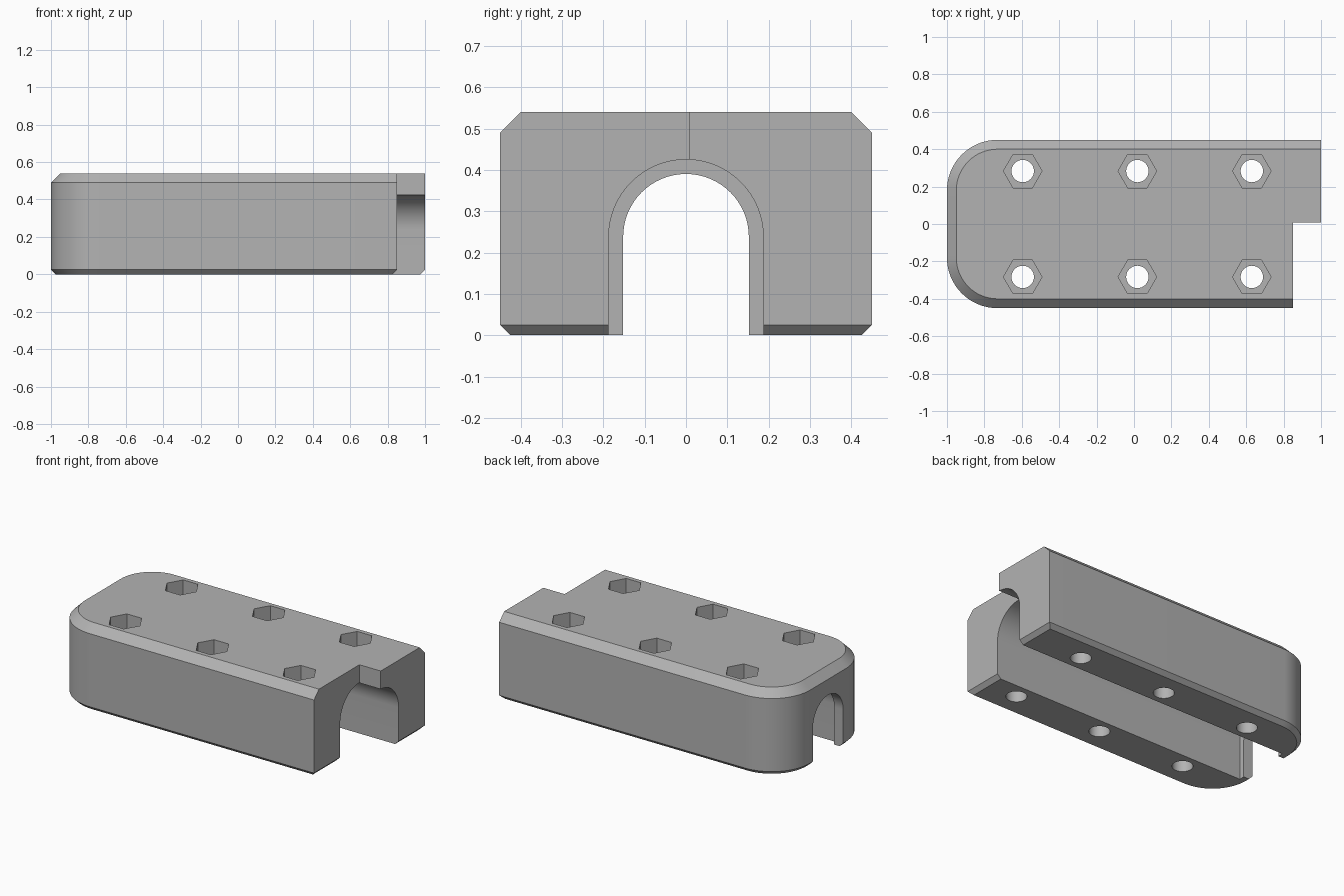
import bpy, bmesh
from math import sin, cos, pi, radians

cube = bpy.data.objects.get("Cube")
if cube:
    bpy.data.objects.remove(cube)

# Material
grey = bpy.data.materials.new("plain grey")
grey.use_nodes = True
colour = (0.45, 0.45, 0.45, 1)
grey.diffuse_color = colour
grey.node_tree.nodes["Principled BSDF"].inputs["Base Color"].default_value = colour


def loft(name, rings):
    """Closed solid skinned through rings with equal point counts."""
    bm = bmesh.new()
    loops = [[bm.verts.new(p) for p in ring] for ring in rings]
    n = len(loops[0])
    for a, b in zip(loops, loops[1:]):
        for i in range(n):
            j = (i + 1) % n
            bm.faces.new((a[i], a[j], b[j], b[i]))
    bm.faces.new(loops[0])
    bm.faces.new(loops[-1])
    bmesh.ops.recalc_face_normals(bm, faces=bm.faces)
    mesh = bpy.data.meshes.new(name)
    bm.to_mesh(mesh)
    bm.free()
    mesh.materials.append(grey)
    obj = bpy.data.objects.new(name, mesh)
    bpy.context.collection.objects.link(obj)
    return obj


def arc(cx, cy, r, start, end, steps):
    angles = [radians(start + (end - start) * i / steps) for i in range(steps + 1)]
    return [(cx + r * cos(a), cy + r * sin(a)) for a in angles]


def body_ring(z, side, end):
    """Plan outline, inset at the sides and at the stepped end."""
    w, r = 0.45 - side, 0.27 - side
    pts = [(0.85 - end, -w), (0.85 - end, 0.007), (1 - end, 0.007), (1 - end, w)]
    pts += arc(-0.73, 0.18, r, 90, 180, 16) + arc(-0.73, -0.18, r, 180, 270, 16)
    return [(x, y, z) for x, y in pts]


def channel(name, r, x0, x1):
    profile = [(r, -0.1)] + arc(0, 0.238, r, 0, 180, 32) + [(-r, -0.1)]
    return loft(name, [[(x, y, z) for y, z in profile] for x in (x0, x1)])


def post(name, x, y, r, sides, z0, z1):
    ring = [(x + r * cos(2 * pi * i / sides), y + r * sin(2 * pi * i / sides))
            for i in range(sides)]
    return loft(name, [[(px, py, z) for px, py in ring] for z in (z0, z1)])


# Chamfered block with a rounded end and a stepped end
body = loft("clamp_body", [
    body_ring(0, 0.025, 0.025),
    body_ring(0.025, 0, 0),
    body_ring(0.49, 0, 0),
    body_ring(0.54, 0.05, 0),
])

# Arched channel, narrower at the rounded end to leave a lip
cutters = [channel("channel_cutter", 0.187, -0.937, 1.1),
           channel("lip_cutter", 0.152, -1.1, -0.9)]

# Bolt holes with hexagonal nut pockets
for x in (-0.595, 0.018, 0.63):
    for y in (-0.283, 0.283):
        cutters.append(post("bolt_cutter", x, y, 0.06, 32, -0.1, 0.6))
        cutters.append(post("nut_cutter", x, y, 0.103, 6, 0.38, 0.6))

bpy.context.view_layer.objects.active = body
body.select_set(True)
for cutter in cutters:
    cutter.hide_render = True
    mod = body.modifiers.new("cut", "BOOLEAN")
    mod.operation = "DIFFERENCE"
    mod.solver = "EXACT"
    mod.object = cutter
    bpy.ops.object.modifier_apply(modifier=mod.name)
    bpy.data.objects.remove(cutter)

bpy.ops.object.shade_smooth_by_angle(angle=radians(30))
